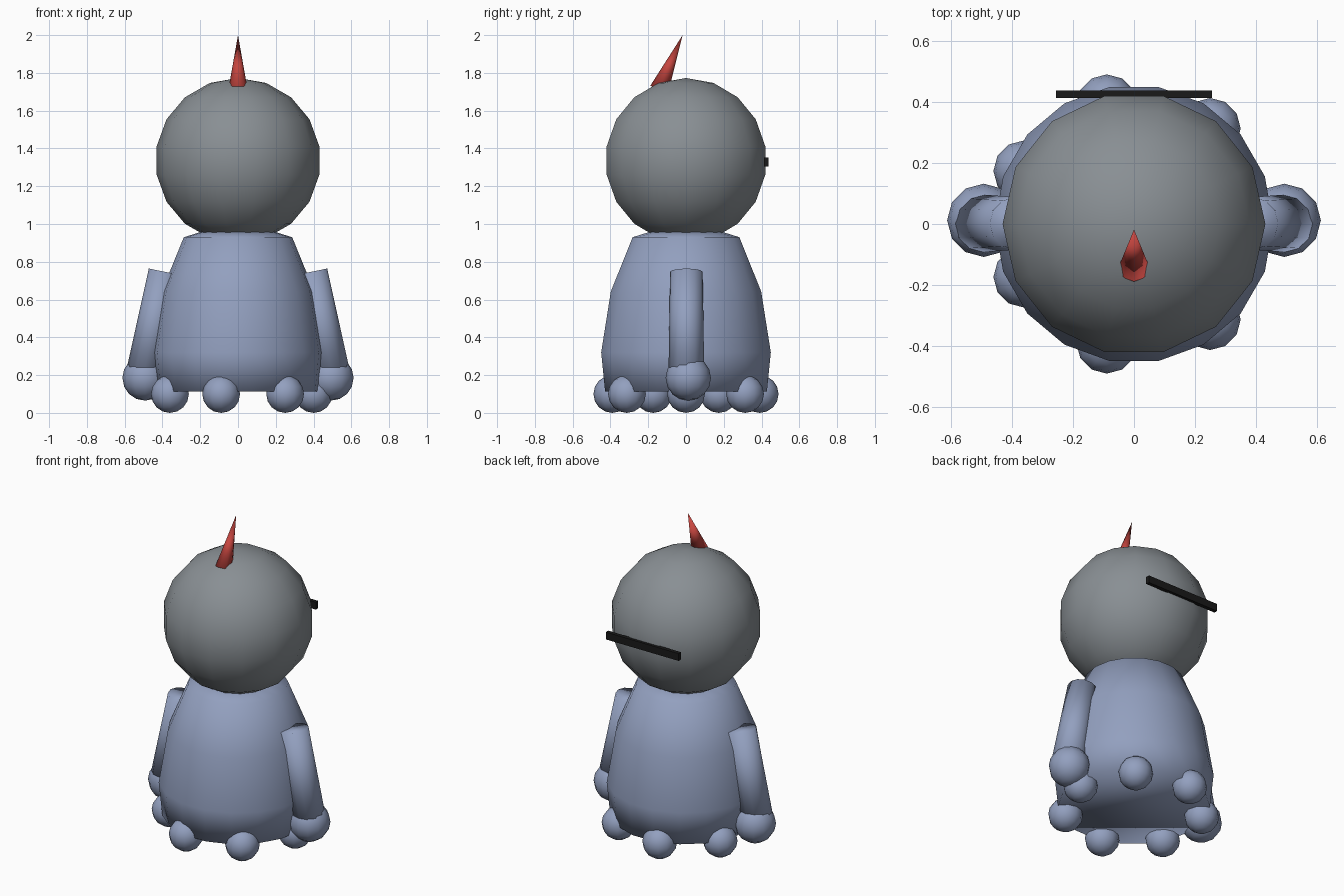
import bpy
import bmesh
from math import sin, cos, pi, radians
from mathutils import Vector

cube = bpy.data.objects.get("Cube")
if cube:
    bpy.data.objects.remove(cube, do_unlink=True)


def material(name, colour):
    mat = bpy.data.materials.new(name)
    mat.use_nodes = True
    mat.diffuse_color = (*colour, 1)
    mat.node_tree.nodes["Principled BSDF"].inputs["Base Color"].default_value = (*colour, 1)
    return mat


BLUE = material("dusty blue", (0.29, 0.35, 0.52))
GREY = material("mid grey", (0.25, 0.275, 0.295))
RED = material("red", (0.56, 0.06, 0.05))
BLACK = material("black", (0.01, 0.01, 0.01))


def finish(name, bm, mat, smooth=True):
    bmesh.ops.recalc_face_normals(bm, faces=bm.faces)
    for face in bm.faces:
        face.smooth = smooth
    mesh = bpy.data.meshes.new(name)
    bm.to_mesh(mesh)
    bm.free()
    mesh.materials.append(mat)
    obj = bpy.data.objects.new(name, mesh)
    bpy.context.collection.objects.link(obj)
    return obj


def lathe(name, profile, sides, mat, start=0.0):
    """Rings of (radius, height) joined by quads, with flat end caps."""
    bm = bmesh.new()
    angles = [start + 2 * pi * i / sides for i in range(sides)]
    rings = [[bm.verts.new((r * sin(a), r * cos(a), z)) for a in angles] for r, z in profile]
    for low, high in zip(rings, rings[1:]):
        for i in range(sides):
            j = (i + 1) % sides
            bm.faces.new((low[i], low[j], high[j], high[i]))
    bm.faces.new(rings[0])
    bm.faces.new(rings[-1])
    return finish(name, bm, mat)


def ball(name, centre, radius, segments, rings, mat):
    bm = bmesh.new()
    bmesh.ops.create_uvsphere(bm, u_segments=segments, v_segments=rings, radius=radius)
    obj = finish(name, bm, mat)
    obj.location = centre
    return obj


def rod(name, base, tip, base_radius, tip_radius, sides, mat):
    """Straight tapered cylinder or cone between two points."""
    base, tip = Vector(base), Vector(tip)
    bm = bmesh.new()
    bmesh.ops.create_cone(bm, cap_ends=True, segments=sides, radius1=base_radius,
                          radius2=tip_radius, depth=(tip - base).length)
    bmesh.ops.remove_doubles(bm, verts=bm.verts, dist=0.0001)
    obj = finish(name, bm, mat)
    obj.location = (base + tip) / 2
    obj.rotation_euler = (tip - base).to_track_quat("Z", "Y").to_euler()
    return obj


# Bell-shaped body
lathe("body", [(0.435, 0.113), (0.456, 0.32), (0.404, 0.643), (0.287, 0.93), (0.19, 0.96)],
      18, BLUE, start=radians(10))

# Round head, with a vertex line at the front and back
head = ball("head", (0, 0, 1.336), 0.437, 14, 9, GREY)
head.rotation_euler.z = pi / 2

# Ring of ball feet
for i in range(7):
    a = 2 * pi * i / 7
    ball(f"foot_{i + 1}", (0.4 * cos(a), 0.4 * sin(a), 0.1), 0.1, 12, 8, BLUE)

# Arms and hands
for side, x in (("left", 1), ("right", -1)):
    rod(f"{side}_arm", (0.502 * x, 0.002, 0.19), (0.388 * x, 0.002, 0.747), 0.095, 0.086, 12, BLUE)
    ball(f"{side}_hand", (0.492 * x, 0.012, 0.185), 0.12, 12, 8, BLUE)

# Leaning horn
rod("horn", (0, -0.142, 1.712), (0, -0.018, 2.0), 0.051, 0, 8, RED)

# Thin bar across the back of the head
bm = bmesh.new()
bmesh.ops.create_cube(bm, size=1)
bmesh.ops.scale(bm, vec=(0.51, 0.024, 0.046), verts=bm.verts)
finish("bar", bm, BLACK, smooth=False).location = (0, 0.425, 1.328)
